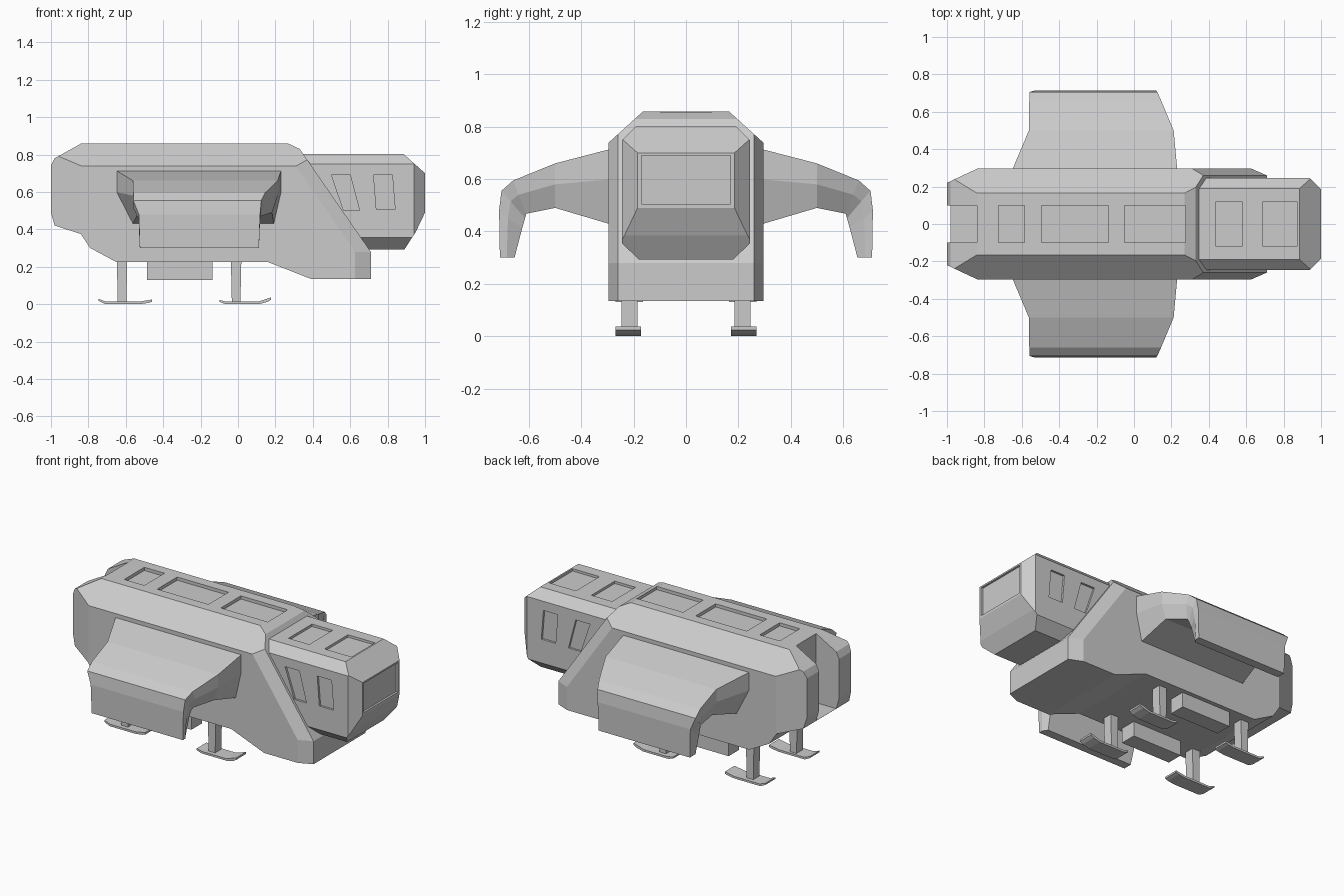
import bpy, bmesh
from mathutils import Vector, Matrix

if "Cube" in bpy.data.objects:
    bpy.data.objects.remove(bpy.data.objects["Cube"])


def prism(bm, pts, y0, y1):
    """Extrude an x-z outline between two y positions."""
    a = [bm.verts.new((x, y0, z)) for x, z in pts]
    b = [bm.verts.new((x, y1, z)) for x, z in pts]
    n = len(pts)
    bm.faces.new(a)
    bm.faces.new(b[::-1])
    for i in range(n):
        bm.faces.new((a[i], b[i], b[(i + 1) % n], a[(i + 1) % n]))


def box(bm, x0, x1, y0, y1, z0, z1):
    prism(bm, [(x0, z0), (x1, z0), (x1, z1), (x0, z1)], y0, y1)


def chamfer(bm, point, normal):
    """Slice off a corner on both sides of the y = 0 plane."""
    for s in (1, -1):
        cut = bmesh.ops.bisect_plane(
            bm, geom=bm.verts[:] + bm.edges[:] + bm.faces[:], dist=1e-4,
            plane_co=(point[0], s * point[1], point[2]),
            plane_no=Vector((normal[0], s * normal[1], normal[2])).normalized(),
            clear_outer=True)["geom_cut"]
        edges = [e for e in cut if isinstance(e, bmesh.types.BMEdge) and e.is_boundary]
        if edges:
            bmesh.ops.edgeloop_fill(bm, edges=edges)


def finish(bm, name):
    bmesh.ops.recalc_face_normals(bm, faces=bm.faces[:])
    me = bpy.data.meshes.new(name)
    bm.to_mesh(me)
    bm.free()
    ob = bpy.data.objects.new(name, me)
    bpy.context.collection.objects.link(ob)
    return ob


def carve(ob, bm):
    """Subtract a set of cutters from a part."""
    cutter = finish(bm, ob.name + "_cutter")
    cutter.hide_render = True
    mod = ob.modifiers.new("carve", 'BOOLEAN')
    mod.operation = 'DIFFERENCE'
    mod.solver = 'EXACT'
    mod.object = cutter
    bpy.context.view_layer.objects.active = ob
    bpy.ops.object.modifier_apply(modifier=mod.name)
    bpy.data.objects.remove(cutter)


# Hull: side profile with chamfered edges
bm = bmesh.new()
prism(bm, [(-1, 0.74), (-0.98, 0.78), (-0.84, 0.858), (0.27, 0.858), (0.33, 0.83),
           (0.71, 0.28), (0.71, 0.135), (0.39, 0.135), (0.16, 0.225), (-0.65, 0.225),
           (-0.79, 0.30), (-0.84, 0.375), (-0.98, 0.42), (-1, 0.49)], -0.297, 0.297)
chamfer(bm, (0, 0.165, 0.858), (0, 0.12, 0.132))
chamfer(bm, (-1, 0.22, 0), (-0.075, 0.16, 0))
chamfer(bm, (0.71, 0.26, 0), (0.035, 0.08, 0))
chamfer(bm, (0.71, 0.26, 0.28), (0.55, 1.257, 0.38))
hull = finish(bm, "hull")

# Roof panel recesses and rear notch
bm = bmesh.new()
for x0, x1 in ((-0.725, -0.585), (-0.495, -0.137), (-0.05, 0.275)):
    box(bm, x0, x1, -0.1, 0.1, 0.838, 0.95)
box(bm, -1.1, -0.84, -0.1, 0.1, 0.421, 1)
carve(hull, bm)

# Cockpit
bm = bmesh.new()
prism(bm, [(0.3, 0.803), (0.885, 0.803), (1, 0.70), (1, 0.49), (0.95, 0.385),
           (0.89, 0.293), (0.62, 0.293)], -0.245, 0.245)
chamfer(bm, (0, 0.19, 0.803), (0, 0.055, 0.055))
chamfer(bm, (0, 0.18, 0.293), (0, 0.062, -0.065))
chamfer(bm, (1, 0.185, 0), (0.06, 0.06, 0))
cockpit = finish(bm, "cockpit")

# Cockpit windows: roof, windscreen and sides
bm = bmesh.new()
for x0, x1 in ((0.435, 0.58), (0.687, 0.875)):
    box(bm, x0, x1, -0.117, 0.117, 0.788, 0.9)
box(bm, 0.987, 1.1, -0.17, 0.17, 0.505, 0.69)
for y0, y1 in ((-0.3, -0.232), (0.232, 0.3)):
    prism(bm, [(0.5, 0.69), (0.6, 0.69), (0.65, 0.5), (0.565, 0.5)], y0, y1)
    prism(bm, [(0.725, 0.69), (0.825, 0.69), (0.84, 0.505), (0.74, 0.505)], y0, y1)
carve(cockpit, bm)

# Drooping wings: lofted stations of
# x0, x1, top (y, z), mid (y, z), bottom (y, z), rear inset, front inset
STATIONS = [
    (-0.655, 0.232, 0.28, 0.717, 0.28, 0.60, 0.28, 0.425, 0.09, 0.04),
    (-0.562, 0.212, 0.50, 0.66, 0.50, 0.58, 0.50, 0.49, 0.03, 0.03),
    (-0.56, 0.145, 0.66, 0.595, 0.64, 0.54, 0.61, 0.468, 0.03, 0.03),
    (-0.56, 0.125, 0.705, 0.555, 0.67, 0.515, 0.615, 0.45, 0.03, 0.02),
    (-0.53, 0.118, 0.714, 0.48, 0.68, 0.45, 0.625, 0.415, 0.0, 0.02),
    (-0.525, 0.112, 0.711, 0.30, 0.685, 0.30, 0.655, 0.30, 0.0, 0.02)]
for side, s in (("left", 1), ("right", -1)):
    bm = bmesh.new()
    rings = []
    for x0, x1, yt, zt, ym, zm, yb, zb, ir, jf in STATIONS:
        co = [(x0, yt, zt), (x1, yt, zt), (x1, ym, zm),
              (x1 - jf, yb, zb), (x0 + ir, yb, zb), (x0, ym, zm)]
        rings.append([bm.verts.new((x, s * y, z)) for x, y, z in co])
    for a, b in zip(rings, rings[1:]):
        for i in range(6):
            j = (i + 1) % 6
            bm.faces.new((a[i], a[j], b[j], b[i]))
    bm.faces.new(rings[0])
    bm.faces.new(rings[-1])
    finish(bm, side + "_wing")

    # Belly box
    bm = bmesh.new()
    y0, y1 = sorted((s * 0.165, s * 0.27))
    box(bm, -0.487, -0.137, y0, y1, 0.13, 0.24)
    finish(bm, side + "_belly_box")

    # Landing legs with upturned skids
    for end, x in (("rear", -0.62), ("front", -0.01)):
        bm = bmesh.new()
        y0, y1 = sorted((s * 0.185, s * 0.247))
        prism(bm, [(x - 0.028, 0.24), (x + 0.028, 0.24), (x + 0.023, 0.015),
                   (x - 0.023, 0.015)], y0, y1)
        finish(bm, f"{side}_{end}_leg")
        bm = bmesh.new()
        lo, hi = (-0.125, 0.16) if end == "rear" else (-0.09, 0.187)
        tail, nose = (0.018, 0.013) if end == "rear" else (0.012, 0.024)
        y0, y1 = sorted((s * 0.172, s * 0.27))
        prism(bm, [(x + lo, tail), (x + lo + 0.035, 0), (x + hi - 0.065, 0),
                   (x + hi - 0.02, nose * 0.5), (x + hi, nose), (x + hi, nose + 0.012),
                   (x + hi - 0.07, 0.013), (x + lo + 0.04, 0.013),
                   (x + lo, tail + 0.01)], y0, y1)
        finish(bm, f"{side}_{end}_skid")
